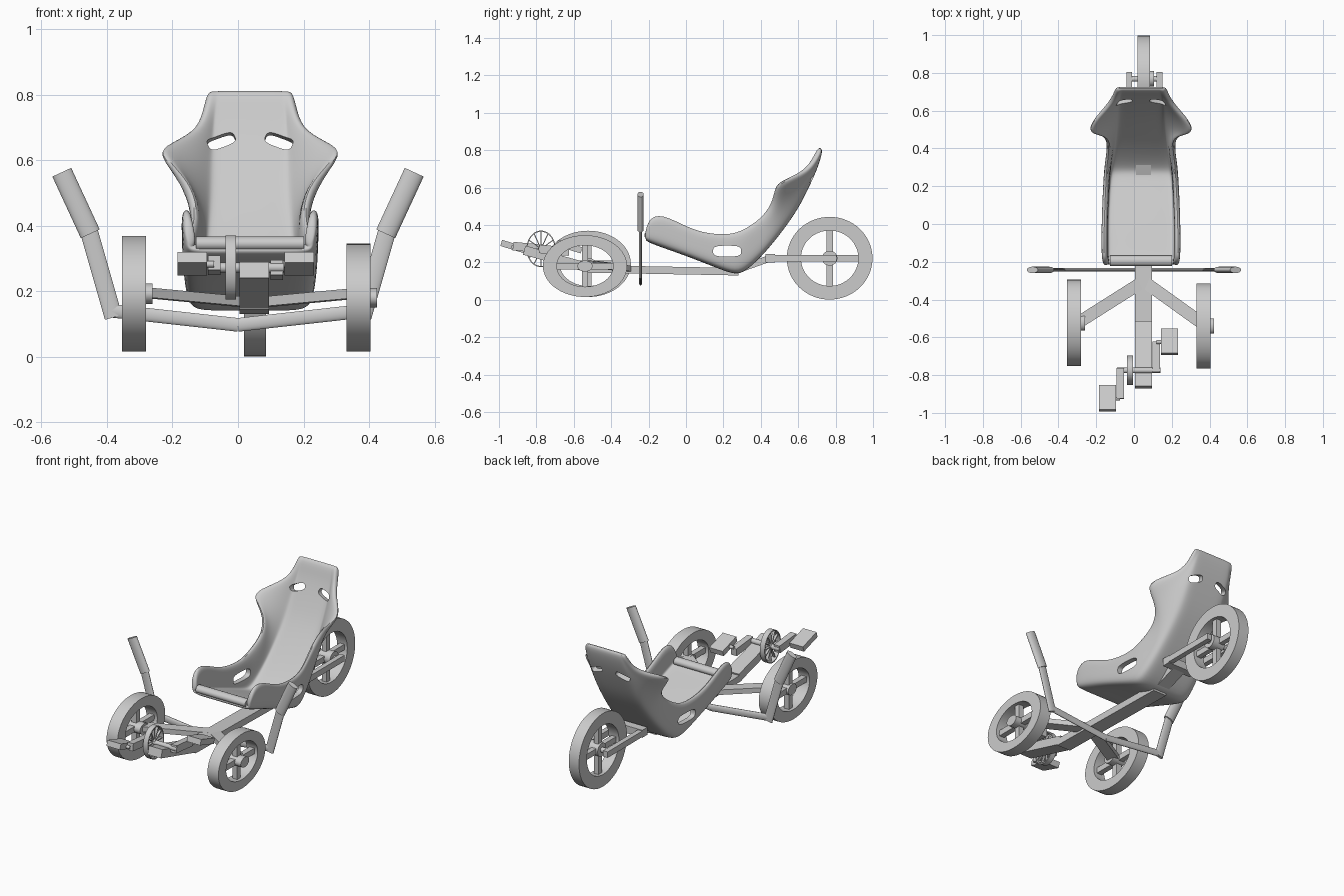
import bpy, bmesh, math
from mathutils import Vector

cube = bpy.data.objects.get("Cube")
if cube:
    bpy.data.objects.remove(cube)

grey = bpy.data.materials.new("plain_grey")
grey.use_nodes = True
grey.diffuse_color = (0.6, 0.6, 0.6, 1)
grey.node_tree.nodes["Principled BSDF"].inputs["Base Color"].default_value = (0.6, 0.6, 0.6, 1)
parts = []


def finish(name, bm):
    bmesh.ops.recalc_face_normals(bm, faces=bm.faces)
    mesh = bpy.data.meshes.new(name)
    bm.to_mesh(mesh)
    bm.free()
    mesh.materials.append(grey)
    obj = bpy.data.objects.new(name, mesh)
    bpy.context.collection.objects.link(obj)
    parts.append(obj)
    return obj


def add_bar(bm, a, b, w, h, side=(1, 0, 0), sides=4, power=1.0):
    """Prism from a to b: w wide along side, h the other way."""
    a, b = Vector(a), Vector(b)
    d = (b - a).normalized()
    u = Vector(side)
    u = (u - d * u.dot(d)).normalized()
    v = d.cross(u)
    ends = []
    for p in (a, b):
        ring = []
        for i in range(sides):
            t = 2 * math.pi * (i + 0.5) / sides
            c, s = math.cos(t), math.sin(t)
            if sides == 4:
                c, s = math.copysign(1, c), math.copysign(1, s)
            c = math.copysign(abs(c) ** power, c)
            s = math.copysign(abs(s) ** power, s)
            ring.append(bm.verts.new(p + u * c * w / 2 + v * s * h / 2))
        ends.append(ring)
    for i in range(sides):
        j = (i + 1) % sides
        bm.faces.new((ends[0][i], ends[0][j], ends[1][j], ends[1][i]))
    bm.faces.new(ends[0][::-1])
    bm.faces.new(ends[1])


def bar(name, *args, **kw):
    bm = bmesh.new()
    add_bar(bm, *args, **kw)
    return finish(name, bm)


def wheel(name, c, ry, rz, width, inner=0.67, spokes=4, spoke=0.034, hub=0.18, cap=0.02):
    """Oval wheel about the x axis, with spokes and a hub standing out on +x."""
    bm = bmesh.new()
    c, n = Vector(c), 64
    section = [(1, -.5), (1, .5), (inner, .5), (inner, -.5)]
    rings = []
    for i in range(n):
        t = 2 * math.pi * i / n
        rings.append([bm.verts.new(c + Vector((x * width, r * ry * math.cos(t), r * rz * math.sin(t))))
                      for r, x in section])
    for i in range(n):
        for k in range(4):
            m = (k + 1) % 4
            bm.faces.new((rings[i][k], rings[i][m], rings[(i + 1) % n][m], rings[(i + 1) % n][k]))
    for i in range(spokes):
        t = 2 * math.pi * i / spokes
        end = c + Vector((0, ry * math.cos(t), rz * math.sin(t))) * (inner + 0.01)
        add_bar(bm, c, end, width * 0.45, spoke)
    add_bar(bm, c - Vector((width * .4, 0, 0)), c + Vector((width / 2 + cap, 0, 0)),
            2 * hub * ry, 2 * hub * rz, side=(0, 1, 0), sides=24)
    return finish(name, bm)


# Wheels
wheel("rear_wheel", (.052, .768, .222), .229, .221, .068)
wheel("front_right_wheel", (-.317, -.523, .192), .228, .177, .073)
wheel("front_left_wheel", (.368, -.54, .18), .225, .165, .073)

# Frame spine, pedal boom and rear fork
MID = .05
bar("frame_spine", (MID, -.54, .165), (MID, .28, .15), .09, .04)
bar("pedal_boom", (MID, -.52, .17), (MID, -.865, .265), .09, .05)
bar("rear_riser", (MID, .25, .15), (MID, .45, .222), .08, .035)
bar("fork_bridge", (-.04, .45, .222), (.15, .45, .222), .05, .045, side=(0, 1, 0))
for name, x in (("right_fork", -.025), ("left_fork", .135)):
    bar(name, (x, .44, .222), (x, .805, .222), .03, .036)
bar("rear_axle", (-.04, .768, .222), (.15, .768, .222), .03, .03, side=(0, 1, 0), sides=20)

# Front axle arms
bar("right_axle_arm", (.04, -.31, .165), (-.30, -.525, .197), .03, .065, side=(0, 0, 1))
bar("left_axle_arm", (.06, -.31, .165), (.36, -.525, .193), .03, .065, side=(0, 0, 1))

# Handlebars, flattened tubes with thicker grips
for name, s in (("right", -1), ("left", 1)):
    bar(name + "_steering_bar", (0, -.243, .097), (s * .385, -.243, .14), .018, .042,
        side=(0, 1, 0), sides=20)
    bar(name + "_handle_post", (s * .38, -.243, .12), (s * .46, -.243, .40), .018, .055,
        side=(0, 1, 0), sides=20)
    bar(name + "_grip", (s * .451, -.243, .375), (s * .538, -.243, .563), .034, .064,
        side=(0, 1, 0), sides=24)

# Chainring, cranks and pedals
wheel("chainring", (-.022, -.775, .272), .078, .098, .032, inner=.93, spokes=12,
      spoke=.005, hub=.2, cap=0)
bar("crank_axle", (-.09, -.775, .272), (.14, -.775, .272), .03, .03, side=(0, 1, 0), sides=20)
for name, x, s, px in (("right", -.073, -1, -.14), ("left", .118, 1, .187)):
    tip = -.775 + s * .15
    bar(name + "_crank", (x, -.775 - s * .01, .272), (x, tip, .272 - s * .015), .038, .045)
    bar(name + "_pedal_pin", (x, tip, .282), (px, tip, .282), .02, .02, side=(0, 1, 0), sides=16)
    bar(name + "_pedal", (px, tip - .063, .304), (px, tip + .067, .264), .09, .034)

# Bucket seat: floor y, z, rim y, z, floor half width, rim half width
CX = .037
stations = [
    (-.222, .325, -.222, .345, .185, .195), (-.205, .308, -.205, .43, .20, .208),
    (-.13, .28, -.135, .468, .205, .213), (.0, .235, .03, .375, .205, .21),
    (.14, .18, .15, .352, .20, .205), (.25, .137, .25, .352, .195, .20),
    (.305, .14, .33, .385, .185, .195), (.40, .225, .42, .45, .17, .18),
    (.50, .345, .47, .53, .155, .205), (.59, .47, .482, .605, .145, .288),
    (.64, .565, .54, .635, .14, .28), (.685, .66, .645, .68, .13, .175),
    (.713, .73, .70, .745, .12, .148), (.735, .81, .733, .805, .10, .135)]
across = [(1, 1), (.55, 0), (.15, 0), (0, -.12), (0, -.55)]   # climb up the wall, step inward
bm = bmesh.new()
rows = []
for fy, fz, ry, rz, wf, wr in stations:
    half = []
    for up, inward in across:
        w = wf + (wr - wf) * up ** 1.5 if up else wf * (1 + inward)
        half.append((w, fy + (ry - fy) * up, fz + (rz - fz) * up))
    row = [(CX - w, y, z) for w, y, z in half] + [(CX, fy, fz)]
    row += [(CX + w, y, z) for w, y, z in reversed(half)]
    rows.append([bm.verts.new(p) for p in row])
for r0, r1 in zip(rows, rows[1:]):
    for i in range(len(r0) - 1):
        bm.faces.new((r0[i], r0[i + 1], r1[i + 1], r1[i]))
seat = finish("seat_shell", bm)
# Thicken toward the inside of the bucket
mid_face = min(seat.data.polygons, key=lambda f: (f.center - Vector((CX, 0, .23))).length)
shell = seat.modifiers.new("thickness", "SOLIDIFY")
shell.thickness = .032
shell.offset = -1 if mid_face.normal.z < 0 else 1
smooth = seat.modifiers.new("smooth", "SUBSURF")
smooth.levels = smooth.render_levels = 2

# Harness slots through the sides and the upper back
cutters = [bar("side_slot_cutter", (-.5, .22, .26), (.6, .22, .26), .15, .058,
               side=(0, 1, 0), sides=32, power=.6)]
for s in (-1, 1):
    x = CX + s * .088
    cutters.append(bar("back_slot_cutter", (x, .5, .70), (x, .85, .60), .088, .04,
                       side=(1, 0, -s * .42), sides=32, power=.6))
for c in cutters:
    cut = seat.modifiers.new("slot", "BOOLEAN")
    cut.operation, cut.object, cut.solver = "DIFFERENCE", c, "EXACT"
    c.hide_render = True
bpy.context.view_layer.update()
graph = bpy.context.evaluated_depsgraph_get()
finished = bpy.data.meshes.new_from_object(seat.evaluated_get(graph))
seat.modifiers.clear()
seat.data = finished
for c in cutters:
    parts.remove(c)
    bpy.data.objects.remove(c)

# Rolled front edge of the seat floor
bar("seat_front_roll", (CX - .165, -.195, .345), (CX + .165, -.195, .345), .055, .045,
    side=(0, 1, 0), sides=24)

# Smooth shading with crisp edges
bpy.ops.object.select_all(action="DESELECT")
for obj in parts:
    obj.select_set(True)
bpy.context.view_layer.objects.active = seat
bpy.ops.object.shade_smooth_by_angle(angle=math.radians(35))
